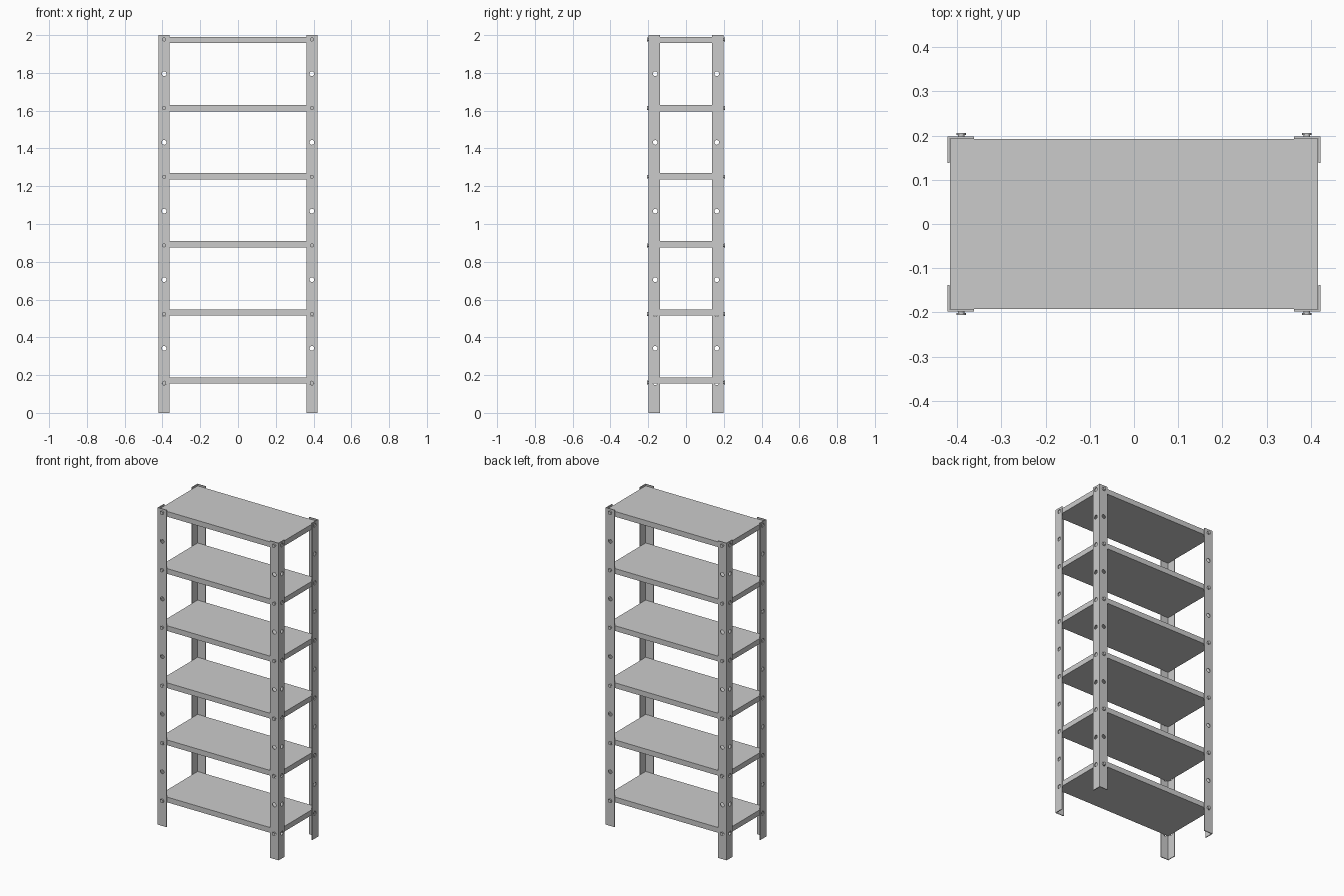
import bpy, bmesh, math
from mathutils import Matrix

if "Cube" in bpy.data.objects:
    bpy.data.objects.remove(bpy.data.objects["Cube"])

X, Y, H = 0.422, 0.1975, 2.0      # outer faces of the posts, height
W, T = 0.06, 0.005                # angle leg width, sheet thickness
BX, BY = 0.391, 0.163             # hole positions on the two legs
Z0, DZ = 0.160, 0.1817            # first hole and hole spacing
HOLE_R = 0.0125


def make(name, bm):
    bmesh.ops.recalc_face_normals(bm, faces=bm.faces)
    me = bpy.data.meshes.new(name)
    bm.to_mesh(me)
    bm.free()
    ob = bpy.data.objects.new(name, me)
    bpy.context.collection.objects.link(ob)
    return ob


def cylinder(bm, centre, r1, r2, depth, axis, seg=16):
    rot = Matrix.Rotation(math.pi / 2, 4, 'Y') if axis == 'X' else Matrix.Rotation(-math.pi / 2, 4, 'X')
    bmesh.ops.create_cone(bm, cap_ends=True, segments=seg, radius1=r1, radius2=r2,
                          depth=depth, matrix=Matrix.Translation(centre) @ rot)


def mirror_xy(ob):
    m = ob.modifiers.new("mirror", 'MIRROR')
    m.use_axis = (True, True, False)
    m.use_mirror_merge = False


def apply_modifiers(ob):
    bpy.context.view_layer.objects.active = ob
    for m in list(ob.modifiers):
        bpy.ops.object.modifier_apply(modifier=m.name)


# Angle-profile corner post
bm = bmesh.new()
profile = [(X, Y), (X - W, Y), (X - W, Y - T), (X - T, Y - T), (X - T, Y - W), (X, Y - W)]
face = bm.faces.new([bm.verts.new((x, y, 0)) for x, y in profile])
ext = bmesh.ops.extrude_face_region(bm, geom=[face])
bmesh.ops.translate(bm, vec=(0, 0, H),
                    verts=[v for v in ext["geom"] if isinstance(v, bmesh.types.BMVert)])
posts = make("corner_posts", bm)

# Row of holes through both legs
bm = bmesh.new()
for i in range(11):
    z = Z0 + i * DZ
    cylinder(bm, (BX, Y - T / 2, z), HOLE_R, HOLE_R, 0.016, 'Y')
    cylinder(bm, (X - T / 2, BY, z), HOLE_R, HOLE_R, 0.016, 'X')
cutter = make("hole_cutter", bm)
cutter.hide_render = True
cut = posts.modifiers.new("holes", 'BOOLEAN')
cut.object, cut.operation, cut.solver = cutter, 'DIFFERENCE', 'EXACT'
mirror_xy(posts)
apply_modifiers(posts)
bpy.data.objects.remove(cutter)

# Shelves
for i in range(6):
    bm = bmesh.new()
    top = 0.188 + i * 0.3604
    bmesh.ops.create_cube(bm, size=1, matrix=Matrix.Translation((0, 0, top - 0.0165))
                          @ Matrix.Diagonal((0.832, 0.384, 0.033, 1)))
    make(f"shelf_{i + 1}", bm)

# Bolts holding each shelf at front and back
bm = bmesh.new()
for i in range(6):
    z = Z0 + 2 * i * DZ
    cylinder(bm, (BX, 0.197, z), 0.0075, 0.0075, 0.012, 'Y')
    cylinder(bm, (BX, 0.2035, z), 0.0105, 0.0105, 0.004, 'Y')
bolts = make("shelf_bolts", bm)
mirror_xy(bolts)
apply_modifiers(bolts)
for ob in bpy.context.view_layer.objects:
    ob.select_set(ob == bolts)
bpy.ops.object.shade_smooth_by_angle(angle=math.radians(35))
